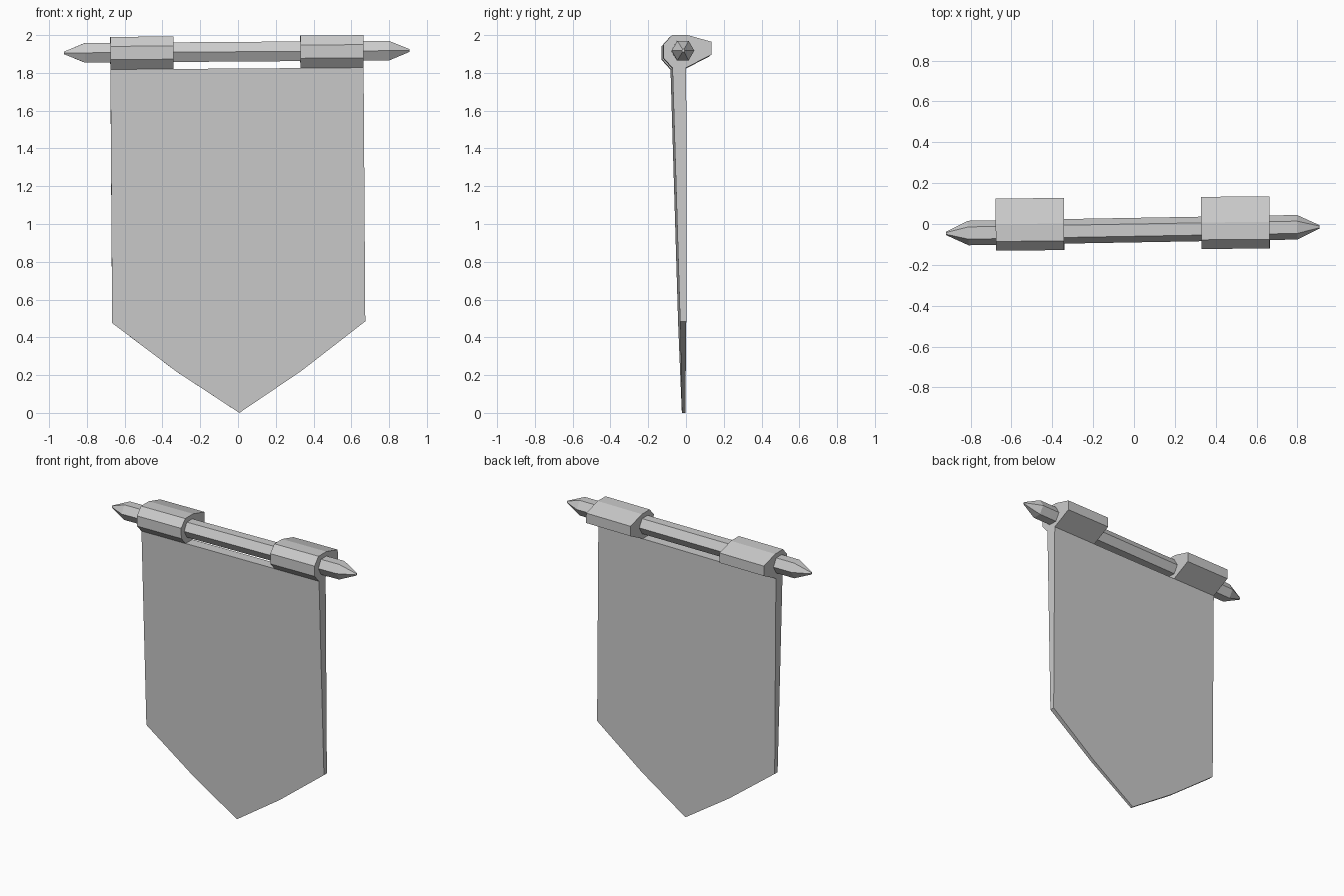
import bpy, bmesh
from mathutils import Matrix

cube = bpy.data.objects.get("Cube")
if cube:
    bpy.data.objects.remove(cube, do_unlink=True)

grey = bpy.data.materials.new("plain grey")
grey.use_nodes = True
colour = (0.6, 0.6, 0.6, 1)
grey.diffuse_color = colour
grey.node_tree.nodes["Principled BSDF"].inputs["Base Color"].default_value = colour


def finish(name, bm, yaw):
    """Turn the mesh into a flat-shaded object with a slight hanging tilt."""
    bmesh.ops.recalc_face_normals(bm, faces=bm.faces)
    pivot = Matrix.Translation((0, 0, 1))
    tilt = Matrix.Rotation(yaw, 4, 'Z') @ Matrix.Rotation(-0.007, 4, 'Y')
    bm.transform(pivot @ tilt @ pivot.inverted())
    mesh = bpy.data.meshes.new(name)
    bm.to_mesh(mesh)
    bm.free()
    mesh.materials.append(grey)
    obj = bpy.data.objects.new(name, mesh)
    bpy.context.collection.objects.link(obj)


def loft(name, rings, yaw):
    """Bridge equal-sized rings of points and cap both ends."""
    bm = bmesh.new()
    loops = [[bm.verts.new(p) for p in ring] for ring in rings]
    for a, b in zip(loops, loops[1:]):
        for i in range(len(a)):
            j = (i + 1) % len(a)
            bm.faces.new((a[i], a[j], b[j], b[i]))
    bm.faces.new(loops[0])
    bm.faces.new(loops[-1])
    finish(name, bm, yaw)


# Cloth: pointed outline, thicker towards the top
half = [(0.67, 1.823), (0.67, 0.48), (0.33, 0.22)]
outline = half + [(0, 0)] + [(-x, z) for x, z in reversed(half)]
front = [(x, -0.022 - 0.03 * z, z) for x, z in outline]
back = [(x, -0.004, z) for x, z in outline]
loft("banner_cloth", [front, back], 0.008)

# Hanging sleeves around the rod
profile = [(-0.078, 1.823), (-0.125, 1.875), (-0.125, 1.945), (-0.08, 1.995),
           (0.005, 1.995), (0.13, 1.96), (0.13, 1.892), (-0.004, 1.823)]
for side, name in ((1, "left_sleeve"), (-1, "right_sleeve")):
    rings = [[(side * x, y, z) for y, z in profile] for x in (0.336, 0.67)]
    loft(name, rings, 0.008)

# Six-sided rod with tapered ends
hexagon = [(1, 0), (0.5, 0.866), (-0.5, 0.866), (-1, 0), (-0.5, -0.866), (0.5, -0.866)]
stations = [(-0.915, 0.008), (-0.805, 0.06), (0.805, 0.06), (0.915, 0.008)]
rings = [[(x, -0.03 + r * c, 1.912 + r * s) for c, s in hexagon] for x, r in stations]
loft("hanging_rod", rings, 0.0175)
